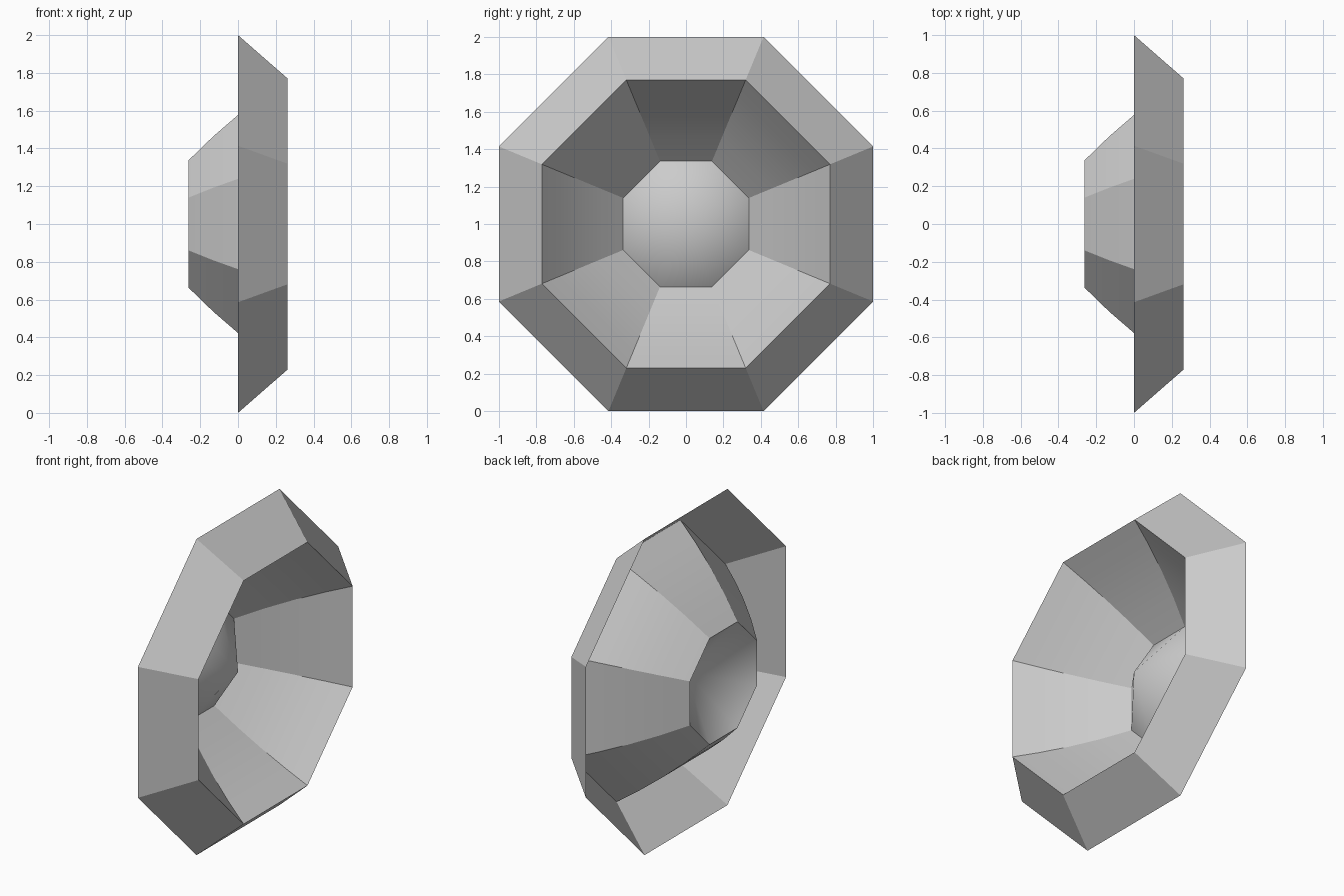
import bpy
import bmesh
import math

cube = bpy.data.objects.get("Cube")
if cube:
    bpy.data.objects.remove(cube, do_unlink=True)

SIDES = 8
CENTRE_Z = 1.0

# One plain grey for the whole shell
grey = bpy.data.materials.new("plain_grey")
grey.use_nodes = True
colour = (0.6, 0.6, 0.6, 1.0)
grey.diffuse_color = colour
grey.node_tree.nodes["Principled BSDF"].inputs["Base Color"].default_value = colour


def octagon_shell(name, profile):
    """Lathe (x, apothem) points, outer to inner, around the x axis."""
    bm = bmesh.new()
    rings = []
    for x, apothem in profile:
        if apothem == 0:
            rings.append([bm.verts.new((x, 0, CENTRE_Z))] * SIDES)
            continue
        radius = apothem / math.cos(math.pi / SIDES)
        angles = [(i + 0.5) * 2 * math.pi / SIDES for i in range(SIDES)]
        rings.append([bm.verts.new((x, radius * math.cos(a),
                                    CENTRE_Z + radius * math.sin(a)))
                      for a in angles])
    for outer, inner in zip(rings, rings[1:]):
        for i in range(SIDES):
            j = (i + 1) % SIDES
            corners = [outer[i], outer[j], inner[j], inner[i]]
            bm.faces.new(list(dict.fromkeys(corners)))
    mesh = bpy.data.meshes.new(name)
    bm.to_mesh(mesh)
    bm.free()
    mesh.materials.append(grey)
    obj = bpy.data.objects.new(name, mesh)
    bpy.context.collection.objects.link(obj)
    bpy.ops.object.select_all(action='DESELECT')
    obj.select_set(True)
    bpy.context.view_layer.objects.active = obj
    bpy.ops.object.shade_smooth_by_angle(angle=math.radians(30))
    return obj


# Sloping outer rim, open at the back
octagon_shell("outer_rim", [(0.0, 1.0), (0.263, 0.77)])

# Slightly curved bowl running back from the rim
octagon_shell("bowl_wall", [(0.263, 0.77), (0.132, 0.679), (0.0, 0.577),
                            (-0.132, 0.463), (-0.263, 0.336)])

# Centre cone pointing forward out of the bowl, hollow behind
octagon_shell("centre_cone", [(-0.263, 0.336), (0.0, 0.0)])
